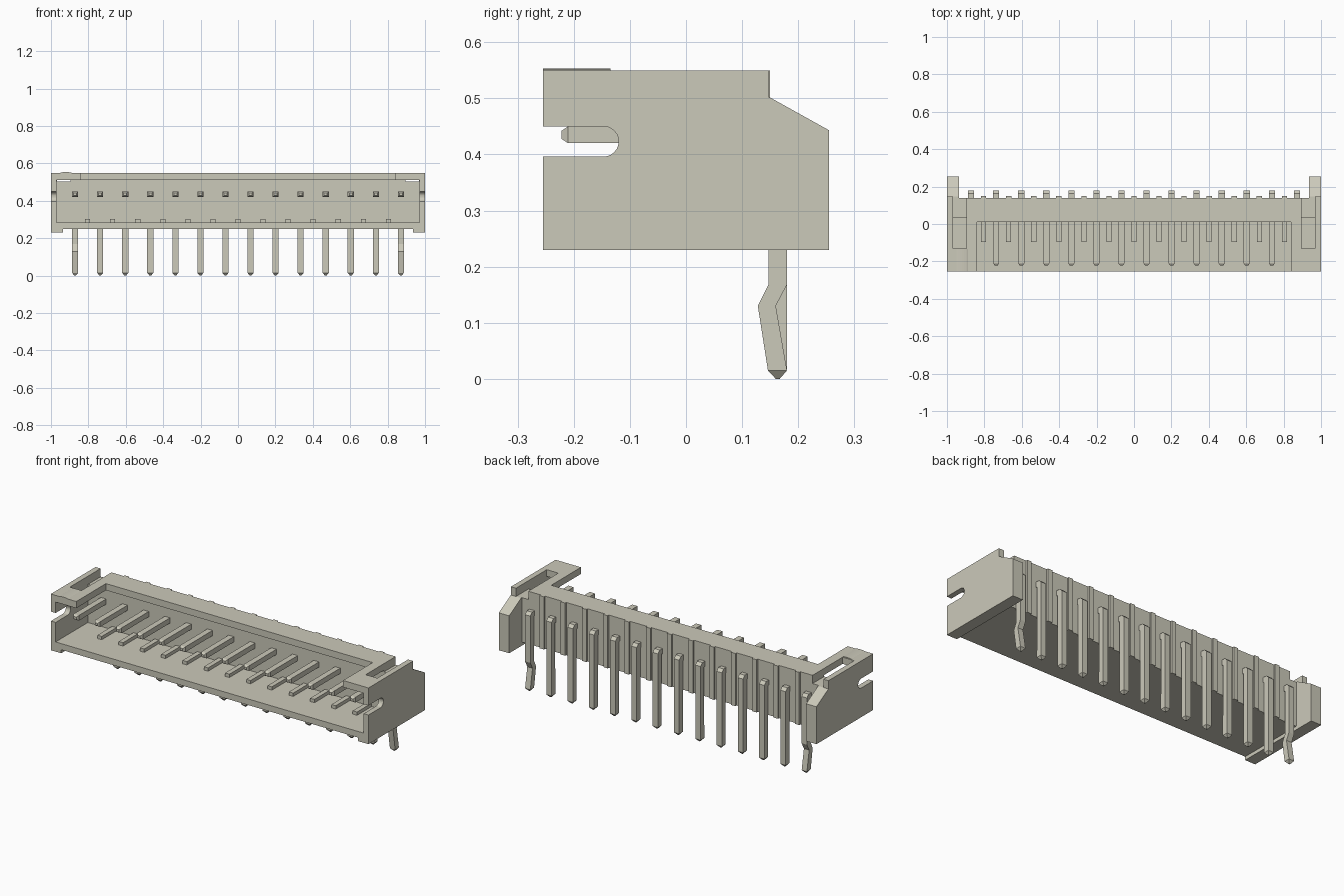
import bpy, bmesh, math

old = bpy.data.objects.get("Cube")
if old:
    bpy.data.objects.remove(old, do_unlink=True)

mat = bpy.data.materials.new("warm grey plastic")
mat.use_nodes = True
COLOUR = (0.60, 0.585, 0.49, 1)
mat.diffuse_color = COLOUR
mat.node_tree.nodes["Principled BSDF"].inputs["Base Color"].default_value = COLOUR

PINS, PITCH, HALF = 14, 0.134, 0.0165


def finish(bm, name):
    bmesh.ops.recalc_face_normals(bm, faces=bm.faces)
    mesh = bpy.data.meshes.new(name)
    bm.to_mesh(mesh)
    bm.free()
    mesh.materials.append(mat)
    obj = bpy.data.objects.new(name, mesh)
    bpy.context.collection.objects.link(obj)
    return obj


def loft(name, rings):
    """Skin a list of equal-length vertex rings and cap both ends."""
    bm = bmesh.new()
    loops = [[bm.verts.new(p) for p in ring] for ring in rings]
    n = len(loops[0])
    for a, b in zip(loops, loops[1:]):
        for i in range(n):
            bm.faces.new((a[i], a[(i + 1) % n], b[(i + 1) % n], b[i]))
    bm.faces.new(loops[0])
    bm.faces.new(loops[-1])
    return finish(bm, name)


def extrude_x(name, profile, x0, x1):
    return loft(name, [[(x, y, z) for y, z in profile] for x in (x0, x1)])


def box(name, x0, x1, y0, y1, z0, z1):
    return extrude_x(name, [(y0, z0), (y1, z0), (y1, z1), (y0, z1)], x0, x1)


def cut(target, cutter):
    mod = target.modifiers.new("cut", 'BOOLEAN')
    mod.operation, mod.solver, mod.object = 'DIFFERENCE', 'EXACT', cutter
    bpy.context.view_layer.objects.active = target
    bpy.ops.object.modifier_apply(modifier=mod.name)
    bpy.data.objects.remove(cutter, do_unlink=True)


# Housing: side silhouette extruded over the full width
housing = extrude_x("housing", [(-.255, .23), (.255, .23), (.255, .443),
                                (.147, .503), (.147, .55), (-.255, .55)], -1, 1)

# Hollow, top window, space between the rear ears, and between the feet
cut(housing, box("cavity", -.97, .97, -.3, .035, .285, .512))
cut(housing, box("window", -.84, .84, -.3, .012, .4, .6))
cut(housing, box("rear_gap", -.935, .935, .14, .3, .2, .6))
cut(housing, box("foot_gap", -.935, .935, -.3, .3, .2, .25))

# Top slots beside the end walls
for s in (-1, 1):
    x0, x1 = sorted((s * .895, s * .968))
    cut(housing, box("slot", x0, x1, -.13, .033, .4, .6))
    cut(housing, box("slot_channel", x0, x1, -.12, .3, .503, .6))

# Round-ended notch through both end walls
arc = [(-.147 + .027 * math.cos(a), .423 + .027 * math.sin(a))
       for a in (math.radians(-90 + 15 * i) for i in range(13))]
cut(housing, extrude_x("notch", [(-.3, .396)] + arc + [(-.3, .45)], -1.1, 1.1))

# Low curved mark on the top of one arm
mark = [(-.92 + .03 * math.cos(math.pi * i / 8), .5495 + .004 * math.sin(math.pi * i / 8))
        for i in range(9)]
loft("top_mark", [[(x, y, z) for x, z in mark] for y in (-.255, -.135)])

# Ribs on the floor and down the back, between neighbouring pins
for i in range(PINS - 1):
    x = (i - (PINS - 2) / 2) * PITCH
    box(f"floor_rib_{i + 1}", x - .0135, x + .0135, -.097, .036, .284, .304)
    box(f"back_rib_{i + 1}", x - .014, x + .014, .139, .15, .25, .55)


# Bent square pins; the two end ones have kinked legs
def pin(name, x, kinked):
    # each station: inner (y, z), outer (y, z), half width
    path = [((-.222, .428), (-.222, .442), .008),
            ((-.21, .42), (-.21, .45), HALF),
            ((.147, .42), (.164, .45), HALF),
            ((.147, .417), (.18, .434), HALF),
            ((.147, .168), (.18, .168), HALF)]
    if kinked:
        path.append(((.128, .13), (.16, .13), HALF))
    path += [((.146, .015), (.18, .015), HALF),
             ((.16, 0), (.167, 0), .004)]
    loft(name, [[(x - w, *a), (x + w, *a), (x + w, *b), (x - w, *b)]
                for a, b, w in path])


for i in range(PINS):
    pin(f"pin_{i + 1}", (i - (PINS - 1) / 2) * PITCH, i in (0, PINS - 1))
